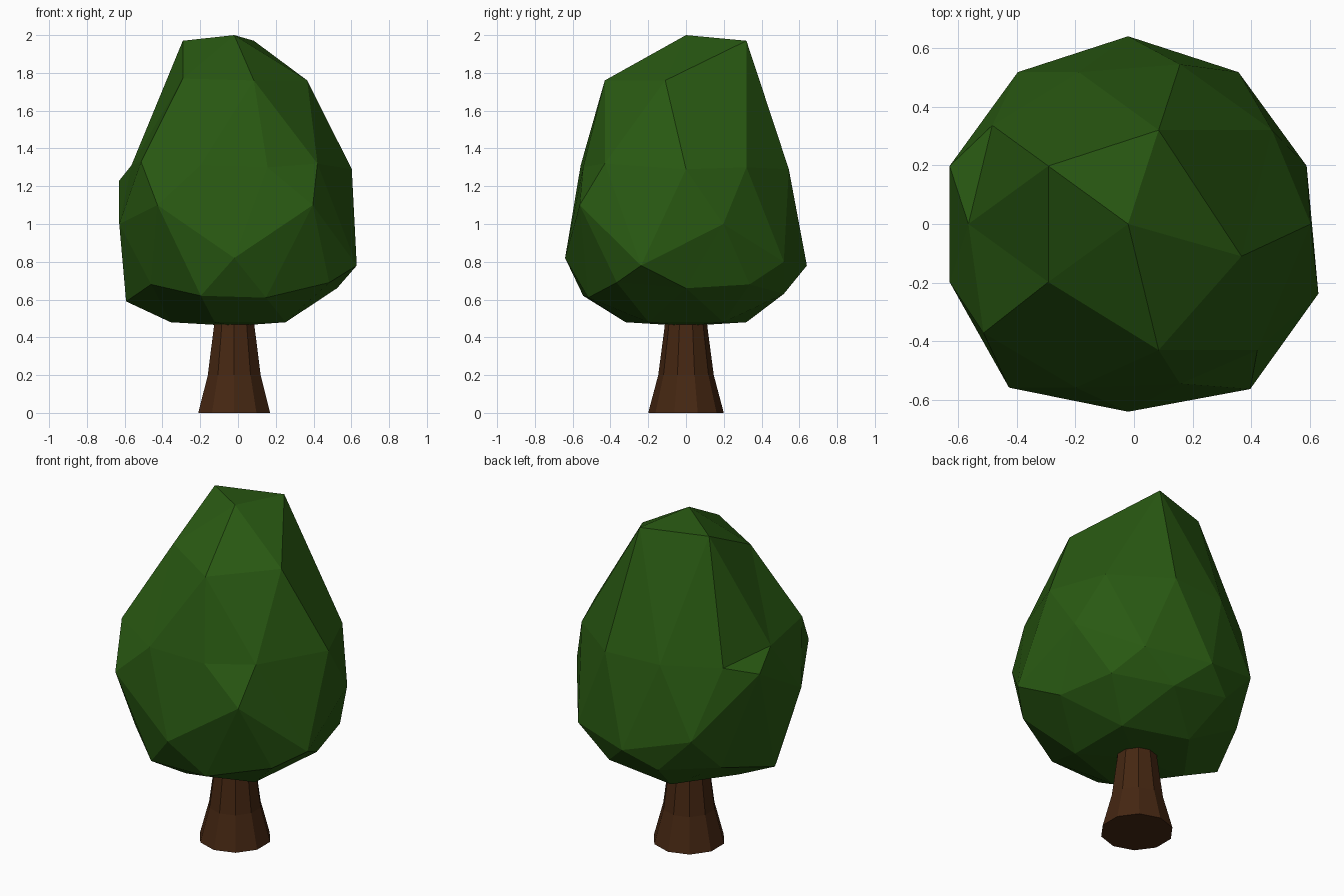
import bpy, bmesh, math

if "Cube" in bpy.data.objects:
    bpy.data.objects.remove(bpy.data.objects["Cube"])

CX = -0.02  # tree axis


def finish(bm, name, color):
    mesh = bpy.data.meshes.new(name)
    bmesh.ops.recalc_face_normals(bm, faces=bm.faces)
    bm.to_mesh(mesh)
    bm.free()
    mat = bpy.data.materials.new(name + "_material")
    mat.diffuse_color = (*color, 1)
    mat.use_nodes = True
    mat.node_tree.nodes["Principled BSDF"].inputs["Base Color"].default_value = mat.diffuse_color
    mesh.materials.append(mat)
    obj = bpy.data.objects.new(name, mesh)
    bpy.context.collection.objects.link(obj)
    return obj


# Crown: icosphere whose rings (by unit height) get new heights,
# listed counter-clockwise starting from +x
heights = {
    1.0: [2.0],
    0.85: [1.76, 1.97, 1.97, 1.77, 1.76],
    0.53: [1.30, 1.29, 1.31, 1.31, 1.32],
    0.45: [1.29, 1.29, 1.28, 1.33, 1.30],
    0.0: [1.0, 0.80, 0.78, 0.88, 1.23, 1.0, 1.10, 0.82, 1.10, 0.78],
    -0.45: [0.68, 0.67, 0.59, 0.62, 0.69],
    -0.53: [0.66, 0.63, 0.67, 0.68, 0.61],
    -0.85: [0.48] * 5,
    -1.0: [0.46],
}
# Sideways bulges: (ring, angle) -> x, y offset
bulges = {
    (0.85, 0): (0.05, -0.11), (0.85, 288): (0, -0.11),
    (0.53, 36): (0.05, 0), (0.53, 252): (-0.01, -0.04), (0.53, 324): (0, -0.11),
    (0.45, 0): (0.05, 0), (0.45, 216): (-0.03, -0.035),
    (0.0, 234): (-0.03, -0.04), (0.0, 306): (0.04, -0.045), (0.0, 342): (0.04, -0.04),
    (-0.45, 324): (0.04, -0.03),
}
bm = bmesh.new()
bmesh.ops.create_icosphere(bm, subdivisions=2, radius=1)
rings = {}
for v in bm.verts:
    angle = round(math.degrees(math.atan2(v.co.y, v.co.x))) % 360
    rings.setdefault(round(v.co.z, 2), []).append((angle, v))
for level, ring in rings.items():
    ring.sort(key=lambda item: item[0])
    for (angle, v), z in zip(ring, heights[level]):
        dx, dy = bulges.get((level, angle), (0, 0))
        v.co = (v.co.x * 0.64 + CX + dx, v.co.y * 0.64 + dy, z)
finish(bm, "crown", (0.022, 0.1, 0.006))

# Trunk: ten-sided flared stem running up into the crown
SIDES = 10
bm = bmesh.new()
loops = []
for z, r in [(0, 0.2), (0.2, 0.147), (0.45, 0.114), (0.6, 0.1)]:
    loops.append([bm.verts.new((CX + r * math.sin(2 * math.pi * i / SIDES),
                                r * math.cos(2 * math.pi * i / SIDES), z))
                  for i in range(SIDES)])
for a, b in zip(loops, loops[1:]):
    for i in range(SIDES):
        j = (i + 1) % SIDES
        bm.faces.new((a[i], a[j], b[j], b[i]))
bm.faces.new(loops[0])
bm.faces.new(loops[-1])
finish(bm, "trunk", (0.06, 0.02, 0.006))
